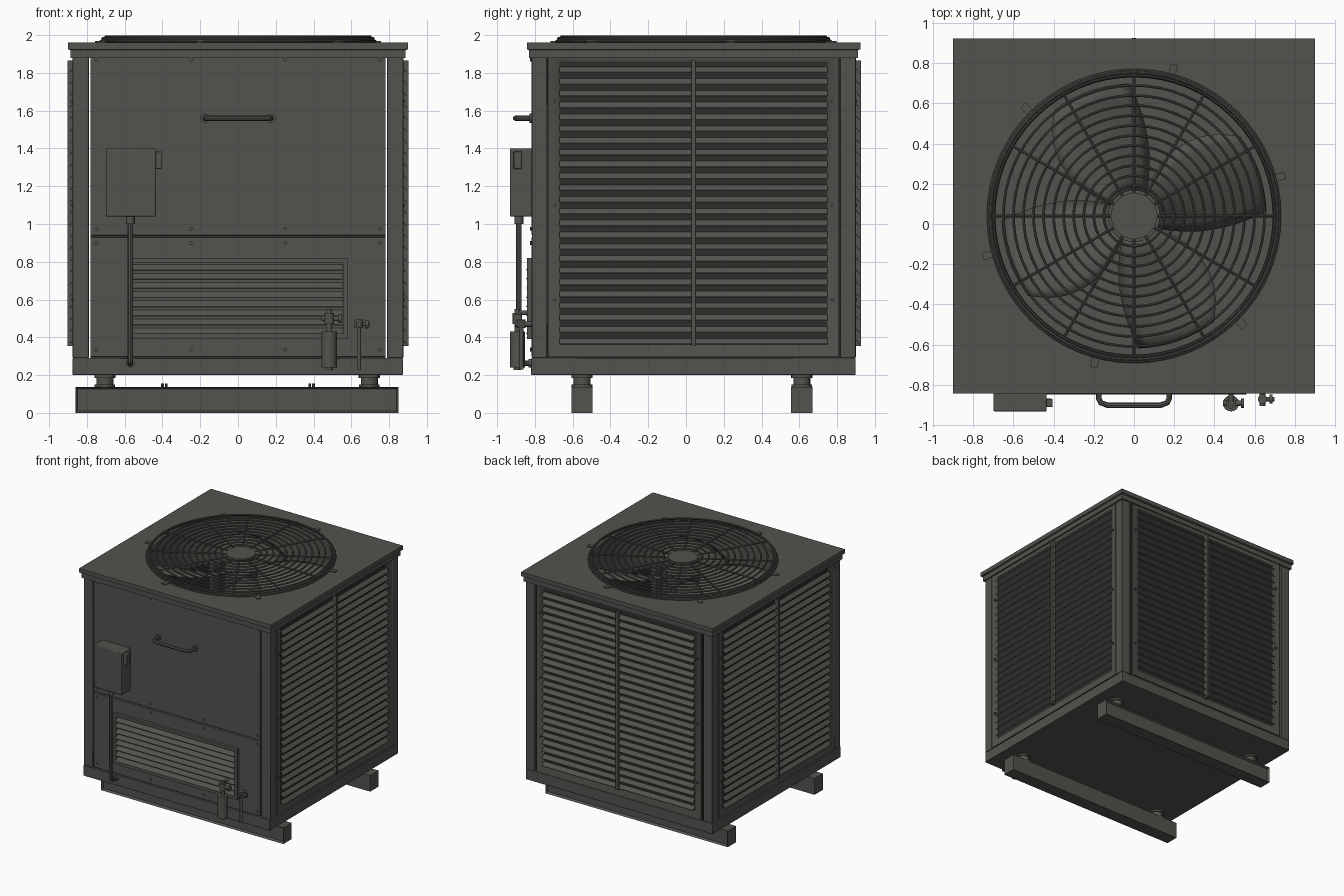
import bpy, bmesh, math
from mathutils import Vector, Matrix

if "Cube" in bpy.data.objects:
    bpy.data.objects.remove(bpy.data.objects["Cube"])

CY = 0.04            # y centre of the cabinet


def material(name, rgb):
    m = bpy.data.materials.new(name)
    m.diffuse_color = (*rgb, 1)
    m.use_nodes = True
    m.node_tree.nodes["Principled BSDF"].inputs["Base Color"].default_value = m.diffuse_color
    return m


GREY = material("grey_metal", (0.085, 0.085, 0.076))
DARK = material("dark_coil", (0.026, 0.026, 0.024))


def finish(name, bm, mat=GREY, matrix=None, bevel=0):
    bmesh.ops.recalc_face_normals(bm, faces=bm.faces)
    me = bpy.data.meshes.new(name)
    bm.to_mesh(me)
    bm.free()
    if matrix:
        me.transform(matrix)
    me.materials.append(mat)
    me.polygons.foreach_set("use_smooth", [True] * len(me.polygons))
    me.set_sharp_from_angle(angle=math.radians(35))
    ob = bpy.data.objects.new(name, me)
    bpy.context.collection.objects.link(ob)
    if bevel:
        b = ob.modifiers.new("bevel", 'BEVEL')
        b.width, b.segments = bevel, 2
    return ob


def box(bm, x0, x1, y0, y1, z0, z1):
    m = Matrix.Translation(((x0 + x1) / 2, (y0 + y1) / 2, (z0 + z1) / 2))
    return bmesh.ops.create_cube(bm, size=1, matrix=m @ Matrix.Diagonal((x1 - x0, y1 - y0, z1 - z0, 1)))


def cyl(bm, a, b, r, seg=20):
    a, b = Vector(a), Vector(b)
    q = (b - a).to_track_quat('Z', 'Y').to_matrix().to_4x4()
    bmesh.ops.create_cone(bm, cap_ends=True, segments=seg, radius1=r, radius2=r, depth=(b - a).length,
                          matrix=Matrix.Translation((a + b) / 2) @ q)


def loft(bm, loops, close=False):
    rows = [[bm.verts.new(p) for p in lp] for lp in loops]
    n = len(rows[0])
    for a, b in zip(rows, rows[1:] + (rows[:1] if close else [])):
        for i in range(n):
            j = (i + 1) % n
            bm.faces.new((a[i], a[j], b[j], b[i]))
    return rows


def slat(bm, half, y_out, y_in, z, rise, t=0.005):
    prof = [(y_out, z), (y_out, z + t), (y_in, z + rise + t), (y_in, z + rise)]
    a, b = loft(bm, [[(s * half, y, zz) for y, zz in prof] for s in (-1, 1)])
    bm.faces.new(a)
    bm.faces.new(b)


def tube(name, paths, r, cyclic=False):
    cu = bpy.data.curves.new(name, 'CURVE')
    cu.dimensions, cu.bevel_depth, cu.bevel_resolution, cu.use_fill_caps = '3D', r, 2, True
    for pts in paths:
        sp = cu.splines.new('POLY')
        sp.points.add(len(pts) - 1)
        for p, c in zip(sp.points, pts):
            p.co = (*c, 1)
        sp.use_cyclic_u = cyclic
    tmp = bpy.data.objects.new(name + "_path", cu)
    bpy.context.collection.objects.link(tmp)
    dg = bpy.context.evaluated_depsgraph_get()
    me = bpy.data.meshes.new_from_object(tmp.evaluated_get(dg))
    bpy.data.objects.remove(tmp)
    bm = bmesh.new()
    bm.from_mesh(me)
    return finish(name, bm)


def circle(r, z, n=64):
    return [(r * math.cos(2 * math.pi * i / n), CY + r * math.sin(2 * math.pi * i / n), z) for i in range(n)]


def square(hx, hy, z, n=64):
    out = []
    for i in range(n):
        c, s = math.cos(2 * math.pi * i / n), math.sin(2 * math.pi * i / n)
        m = max(abs(c), abs(s))
        out.append((hx * c / m, CY + hy * s / m, z))
    return out


# skid rails with recessed outer faces, isolator feet and studs
for name, yc, out in (("front_rail", -0.55, -1), ("back_rail", 0.613, 1)):
    bm = bmesh.new()
    box(bm, -0.86, 0.85, yc - 0.056, yc + 0.056, 0, 0.137)
    bm.normal_update()
    f = [f for f in bm.faces if f.normal.y * out > 0.9]
    bmesh.ops.inset_region(bm, faces=f, thickness=0.014, depth=-0.02)
    finish(name, bm)
    bm = bmesh.new()
    for x in (-0.705, 0.695):
        cyl(bm, (x, yc, 0.135), (x, yc, 0.15), 0.055)
        cyl(bm, (x, yc, 0.15), (x, yc, 0.185), 0.045)
        cyl(bm, (x, yc, 0.185), (x, yc, 0.205), 0.056)
    for x in (-0.40, -0.38, 0.38, 0.40):
        cyl(bm, (x, yc, 0.13), (x, yc, 0.155), 0.007, 8)
    finish(name + "_feet", bm)

# base pan and corner posts
bm = bmesh.new()
box(bm, -0.877, 0.873, -0.82, 0.897, 0.2, 0.29)
finish("base_pan", bm, bevel=0.004)
bm = bmesh.new()
for s in (-1, 1):
    x0, x1 = sorted((s * 0.79, s * 0.875))
    box(bm, x0, x1, -0.815, -0.735, 0.29, 1.885)
    box(bm, x0, x1, 0.815, 0.897, 0.29, 1.885)
finish("corner_posts", bm, bevel=0.004)

# louvred sides: built facing front, then turned into place
for name, ang, D in (("right", 90, 0.875), ("left", -90, 0.875), ("back", 180, 0.86)):
    M = Matrix.Translation((0, CY, 0)) @ Matrix.Rotation(math.radians(ang), 4, 'Z')
    bm = bmesh.new()
    rect = lambda h, y, z0, z1: [(-h, y, z0), (h, y, z0), (h, y, z1), (-h, y, z1)]
    loft(bm, [rect(0.77, -D + 0.03, 0.295, 1.88), rect(0.77, -D, 0.295, 1.88),
              rect(0.71, -D + 0.013, 0.36, 1.86), rect(0.71, -D + 0.03, 0.36, 1.86)])
    finish(name + "_louvre_frame", bm, matrix=M)
    bm = bmesh.new()
    for i in range(24):
        slat(bm, 0.71, -D - 0.018, -D + 0.008, 0.362 + i * 0.0625, 0.028)
    finish(name + "_slats", bm, matrix=M)
    bm = bmesh.new()
    box(bm, -0.011, 0.011, -D - 0.027, -D + 0.01, 0.355, 1.865)
    for h in (-0.735, 0.735):
        for z in (0.6, 1.1, 1.65):
            cyl(bm, (h, -D + 0.02, z), (h, -D - 0.006, z), 0.009, 8)
    finish(name + "_centre_strip", bm, matrix=M)
    bm = bmesh.new()
    box(bm, -0.78, 0.78, -D + 0.014, -D + 0.03, 0.29, 1.88)
    finish(name + "_coil", bm, DARK, M)

# front panels and screws
for name, z0, z1 in (("lower_panel", 0.298, 0.93), ("upper_panel", 0.94, 1.882)):
    bm = bmesh.new()
    box(bm, -0.782, 0.782, -0.818, -0.79, z0, z1)
    finish(name, bm, bevel=0.003)
bm = bmesh.new()
for z in (0.335, 0.90, 0.975, 1.87):
    for x in (-0.75, -0.25, 0.25, 0.75):
        cyl(bm, (x, -0.81, z), (x, -0.826, z), 0.01, 8)
finish("panel_screws", bm)

# front vent with its frame
bm = bmesh.new()
for x in (-0.58, 0.555):
    box(bm, x, x + 0.025, -0.842, -0.81, 0.39, 0.82)
for z in (0.39, 0.795):
    box(bm, -0.58, 0.58, -0.842, -0.81, z, z + 0.025)
finish("vent_frame", bm)
bm = bmesh.new()
for i in range(8):
    slat(bm, 0.56, -0.848, -0.816, 0.415 + i * 0.048, 0.032)
finish("vent_slats", bm)

# handle
tube("handle", [[(-0.175, -0.81, 1.56), (-0.175, -0.87, 1.56), (-0.165, -0.89, 1.56), (-0.13, -0.903, 1.56),
                 (0.13, -0.903, 1.56), (0.165, -0.89, 1.56), (0.175, -0.87, 1.56), (0.175, -0.81, 1.56)]], 0.014)
bm = bmesh.new()
for x in (-0.175, 0.175):
    cyl(bm, (x, -0.81, 1.56), (x, -0.828, 1.56), 0.024)
finish("handle_mounts", bm)

# switch box, lever and conduit
bm = bmesh.new()
box(bm, -0.70, -0.435, -0.933, -0.815, 1.04, 1.40)
finish("switch_box", bm, bevel=0.006)
bm = bmesh.new()
box(bm, -0.44, -0.405, -0.912, -0.87, 1.29, 1.385)
finish("switch_lever", bm, bevel=0.005)
tube("conduit", [[(-0.57, -0.885, 1.05), (-0.57, -0.885, 0.29), (-0.57, -0.878, 0.272),
                  (-0.57, -0.86, 0.263), (-0.57, -0.80, 0.263)]], 0.015)
bm = bmesh.new()
cyl(bm, (-0.57, -0.885, 1.0), (-0.57, -0.885, 1.045), 0.024)
cyl(bm, (-0.57, -0.81, 0.263), (-0.57, -0.835, 0.263), 0.022)
finish("conduit_fittings", bm)

# filter and service valves
bm = bmesh.new()
X, Y = 0.483, -0.893
cyl(bm, (X, Y, 0.24), (X, Y, 0.43), 0.04)
cyl(bm, (X, Y, 0.228), (X, Y, 0.24), 0.02)
cyl(bm, (X, Y, 0.43), (X, Y, 0.55), 0.015)
cyl(bm, (X, Y, 0.47), (X, Y, 0.53), 0.026)
cyl(bm, (X - 0.04, Y, 0.50), (X + 0.065, Y, 0.50), 0.014)
cyl(bm, (X + 0.05, Y, 0.50), (X + 0.065, Y, 0.50), 0.024)
cyl(bm, (X, Y, 0.53), (X, -0.81, 0.53), 0.013)
finish("filter_valve", bm)
bm = bmesh.new()
X, Y = 0.64, -0.872
cyl(bm, (X, Y, 0.23), (X, Y, 0.47), 0.011)
cyl(bm, (X, Y, 0.45), (X, Y, 0.495), 0.023)
cyl(bm, (X, Y, 0.47), (0.70, Y, 0.47), 0.011)
cyl(bm, (0.675, Y, 0.47), (0.69, Y, 0.47), 0.022)
cyl(bm, (X, -0.905, 0.47), (X, -0.81, 0.47), 0.014)
finish("service_valve", bm)

# top cap with round opening and fan shroud
bm = bmesh.new()
loft(bm, [circle(0.715, 1.88), circle(0.70, 1.6), circle(0.69, 1.6), circle(0.70, 1.96), square(0.9, 0.883, 1.96),
          square(0.9, 0.883, 1.925), square(0.888, 0.87, 1.92), square(0.888, 0.87, 1.88)], close=True)
finish("top_cap", bm)

# fan: hub, motor and four broad twisted blades
bm = bmesh.new()
cyl(bm, (0, CY, 1.68), (0, CY, 1.87), 0.13, 32)
cyl(bm, (0, CY, 1.42), (0, CY, 1.68), 0.11, 32)
finish("fan_motor", bm)
bm = bmesh.new()
for k in range(4):
    grid = []
    for i in range(9):
        s = i / 8
        r = 0.12 + 0.54 * s
        a0, a1 = -30 + 32 * s ** 0.7 + 90 * k, 65 - 28 * s * s + 90 * k
        row = []
        for j in range(9):
            t = j / 8
            a = math.radians(a0 + (a1 - a0) * t)
            row.append(bm.verts.new((r * math.cos(a), CY + r * math.sin(a), 1.70 + 0.16 * math.sin(t * math.pi / 2))))
        grid.append(row)
    for a, b in zip(grid, grid[1:]):
        for j in range(8):
            bm.faces.new((a[j], b[j], b[j + 1], a[j + 1]))
sol = finish("fan_blades", bm).modifiers.new("thickness", 'SOLIDIFY')
sol.thickness = 0.008

# wire guard: rings, spokes, hub plate and clips
tube("guard_rings", [circle(0.15 + 0.05 * i, 1.992) for i in range(12)], 0.0065, True)
tube("guard_rim", [circle(0.725, 1.968), circle(0.715, 1.982)], 0.008, True)
spokes = []
for i in range(12):
    c, s = math.cos(i * math.pi / 6), math.sin(i * math.pi / 6)
    spokes.append([(r * c, CY + r * s, z) for r, z in ((0.08, 1.983), (0.695, 1.983), (0.725, 1.967))])
tube("guard_spokes", spokes, 0.007)
bm = bmesh.new()
cyl(bm, (0, CY, 1.978), (0, CY, 1.995), 0.115, 40)
finish("guard_hub", bm)
bm = bmesh.new()
for i in range(6):
    R = Matrix.Translation((0, CY, 0)) @ Matrix.Rotation(math.radians(15 + 60 * i), 4, 'Z')
    vs = box(bm, 0.715, 0.78, -0.018, 0.018, 1.958, 1.968)["verts"]
    bmesh.ops.transform(bm, matrix=R, verts=vs)
finish("guard_clips", bm)
